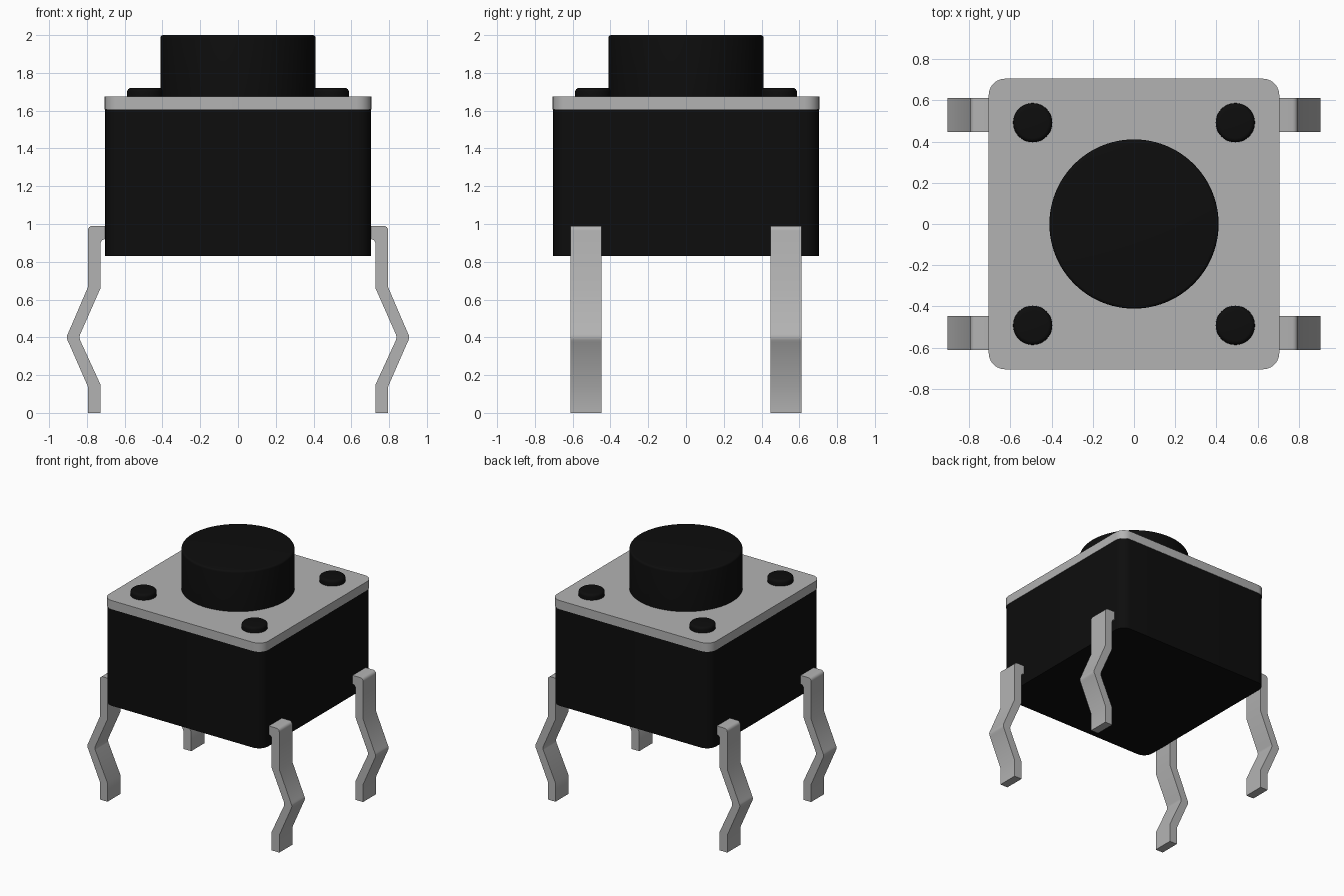
import bpy, bmesh, math

cube = bpy.data.objects.get("Cube")
if cube:
    bpy.data.objects.remove(cube, do_unlink=True)


def material(name, rgb, metallic=0.0):
    m = bpy.data.materials.new(name)
    m.use_nodes = True
    m.diffuse_color = (*rgb, 1)
    m.node_tree.nodes["Principled BSDF"].inputs["Base Color"].default_value = (*rgb, 1)
    return m


black = material("black plastic", (0.004, 0.004, 0.004))
metal = material("grey metal", (0.45, 0.45, 0.45))


def extrude(name, outline, vector, mat):
    """Solid made by sweeping a closed 3D outline along a vector."""
    bm = bmesh.new()
    face = bm.faces.new([bm.verts.new(p) for p in outline])
    out = bmesh.ops.extrude_face_region(bm, geom=[face])
    bmesh.ops.translate(bm, vec=vector,
                        verts=[g for g in out["geom"] if isinstance(g, bmesh.types.BMVert)])
    bmesh.ops.recalc_face_normals(bm, faces=bm.faces)
    return finish(name, bm, mat)


def finish(name, bm, mat):
    mesh = bpy.data.meshes.new(name)
    bm.to_mesh(mesh)
    bm.free()
    mesh.materials.append(mat)
    ob = bpy.data.objects.new(name, mesh)
    bpy.context.collection.objects.link(ob)
    bpy.ops.object.select_all(action="DESELECT")
    ob.select_set(True)
    bpy.context.view_layer.objects.active = ob
    bpy.ops.object.shade_smooth_by_angle(angle=math.radians(25))
    return ob


def arc(cx, cy, r, start, end, steps=6):
    angles = [math.radians(start + (end - start) * i / steps) for i in range(steps + 1)]
    return [(cx + r * math.cos(a), cy + r * math.sin(a)) for a in angles]


def rounded_square(name, half, radius, z0, z1, mat):
    c = half - radius
    pts = []
    for i, (sx, sy) in enumerate([(1, 1), (-1, 1), (-1, -1), (1, -1)]):
        pts += arc(sx * c, sy * c, radius, 90 * i, 90 * i + 90)
    return extrude(name, [(x, y, z0) for x, y in pts], (0, 0, z1 - z0), mat)


def disc(name, x, y, radius, z0, z1, round_edge, segments):
    """Upright cylinder with a softened top rim."""
    bm = bmesh.new()
    bmesh.ops.create_cone(bm, cap_ends=True, segments=segments,
                          radius1=radius, radius2=radius, depth=z1 - z0)
    bmesh.ops.translate(bm, verts=bm.verts, vec=(x, y, (z0 + z1) / 2))
    rim = [e for e in bm.edges if all(v.co.z > z1 - 1e-4 for v in e.verts)]
    bmesh.ops.bevel(bm, geom=rim, offset=round_edge, segments=4, profile=0.5, affect="EDGES")
    return finish(name, bm, black)


# Housing, cover plate and plunger
rounded_square("housing", 0.703, 0.08, 0.83, 1.605, black)
rounded_square("cover_plate", 0.706, 0.08, 1.605, 1.675, metal)
disc("button", 0, 0, 0.411, 1.66, 2.0, 0.015, 96)

# Rivets and kinked legs in the four corners
leg_profile = ([(0.66, 0.99)] + arc(0.77, 0.965, 0.025, 90, 0, 4)
               + [(0.795, 0.665), (0.898, 0.425)] + arc(0.865, 0.40, 0.041, 20, -20, 4)
               + [(0.898, 0.375), (0.795, 0.14), (0.795, 0), (0.728, 0), (0.728, 0.15),
                  (0.836, 0.385), (0.839, 0.40), (0.836, 0.415), (0.728, 0.66)]
               + arc(0.703, 0.895, 0.025, 0, 90, 4) + [(0.66, 0.92)])
for sx, side in ((1, "left"), (-1, "right")):
    for sy, end in ((-1, "front"), (1, "back")):
        disc(f"rivet_{end}_{side}", sx * 0.492, sy * 0.492, 0.095, 1.66, 1.72, 0.02, 48)
        extrude(f"leg_{end}_{side}", [(sx * x, sy * 0.53 - 0.0825, z) for x, z in leg_profile],
                (0, 0.165, 0), metal)
